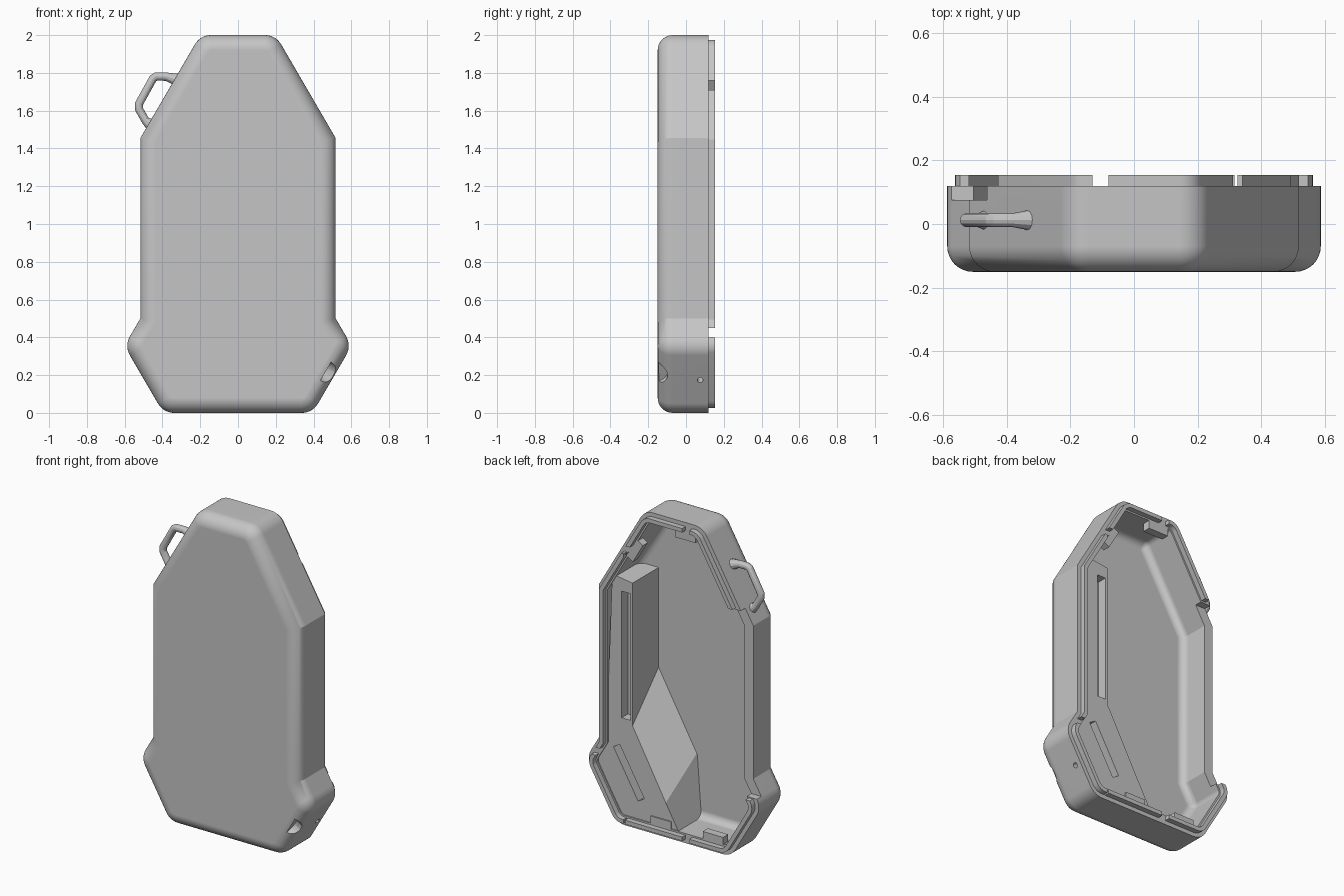
import bpy, bmesh, math
from mathutils import Vector, Matrix

old = bpy.data.objects.get("Cube")
if old:
    bpy.data.objects.remove(old, do_unlink=True)

grey = bpy.data.materials.new("plain grey")
grey.use_nodes = True
colour = (0.56, 0.56, 0.56, 1)
grey.diffuse_color = colour
grey.node_tree.nodes["Principled BSDF"].inputs["Base Color"].default_value = colour

# Right half of the case outline: x, z, rounded corner or not
HALF = [(.395, 0, True), (.602, .355, True), (.517, .5, False),
        (.517, 1.455, False), (.2, 2, True)]
OUTLINE = HALF + [(-x, z, r) for x, z, r in reversed(HALF)]
CORNER = 0.1


def outline(inset):
    """Outline moved inwards by a distance, with rounded corners."""
    pts = [Vector((x, z)) for x, z, _ in OUTLINE]
    count, out = len(pts), []
    for i, p in enumerate(pts):
        a = (p - pts[i - 1]).normalized()
        b = (pts[(i + 1) % count] - p).normalized()
        na, nb = Vector((-a.y, a.x)), Vector((-b.y, b.x))
        bisect = (na + nb) / (1 + na.dot(nb))
        corner = p + bisect * inset
        if not OUTLINE[i][2]:
            out.append(corner)
            continue
        r = max(CORNER - inset, .015)
        centre = corner + bisect * r
        start = math.atan2(-na.y, -na.x)
        turn = a.angle(b)
        for k in range(9):
            ang = start + turn * k / 8
            out.append(centre + r * Vector((math.cos(ang), math.sin(ang))))
    return out


def finish(bm, name, smooth=True):
    bmesh.ops.recalc_face_normals(bm, faces=bm.faces)
    mesh = bpy.data.meshes.new(name)
    bm.to_mesh(mesh)
    bm.free()
    mesh.materials.append(grey)
    ob = bpy.data.objects.new(name, mesh)
    bpy.context.collection.objects.link(ob)
    if smooth:
        shade(ob)
    return ob


def shade(ob):
    bpy.ops.object.select_all(action='DESELECT')
    ob.select_set(True)
    bpy.context.view_layer.objects.active = ob
    bpy.ops.object.shade_smooth_by_angle(angle=math.radians(25))


def loft(name, rings, closed=False):
    """Skin a list of (points, y) rings; cap the ends or close into a tube."""
    bm = bmesh.new()
    loops = []
    for pts, ys in rings:
        loops.append([bm.verts.new((p[0], ys, p[1])) for p in pts])
    pairs = list(zip(loops, loops[1:]))
    if closed:
        pairs.append((loops[-1], loops[0]))
    for a, b in pairs:
        n = len(a)
        for i in range(n):
            bm.faces.new((a[i], a[(i + 1) % n], b[(i + 1) % n], b[i]))
    if not closed:
        bm.faces.new(loops[0])
        bm.faces.new(loops[-1])
    return finish(bm, name)


def box(name, lo, hi, turn=0):
    lo, hi = Vector(lo), Vector(hi)
    bm = bmesh.new()
    bmesh.ops.create_cube(bm, size=1)
    size = hi - lo
    mat = (Matrix.Translation((lo + hi) / 2) @ Matrix.Rotation(turn, 4, 'Y')
           @ Matrix.Diagonal((size.x, size.y, size.z, 1)))
    bm.transform(mat)
    return finish(bm, name, False)


def rod(name, centre, direction, radius, length):
    """Round bar about a centre, along a direction square to y."""
    side = Vector((0, 1, 0))
    up = direction.cross(side)
    bm = bmesh.new()
    ends = []
    for s in (-.5, .5):
        ends.append([bm.verts.new(centre + direction * length * s + radius *
                     (side * math.cos(t) + up * math.sin(t)))
                     for t in (math.tau * (k + .3) / 24 for k in range(24))])
    for i in range(24):
        j = (i + 1) % 24
        bm.faces.new((ends[0][i], ends[0][j], ends[1][j], ends[1][i]))
    for end in ends:
        bm.faces.new(end)
    return finish(bm, name, False)


def cut(target, cutter):
    """Subtract a cutter, going on to the next solver if nothing was cut."""
    cutter.hide_render = True
    bpy.context.view_layer.objects.active = target
    before = len(target.data.vertices)
    for solver in ('EXACT', 'MANIFOLD', 'FLOAT'):
        mod = target.modifiers.new("cut", 'BOOLEAN')
        mod.operation, mod.solver, mod.object = 'DIFFERENCE', solver, cutter
        bpy.ops.object.modifier_apply(modifier=mod.name)
        if len(target.data.vertices) != before:
            break
    bpy.data.objects.remove(cutter, do_unlink=True)


# Shell: rounded front edge, straight walls, rim and hollow inside
ANGLES = [math.radians(90 * k / 8) for k in range(9)]
outer = [(outline(.08 * (1 - math.cos(t))), -.07 - .08 * math.sin(t))
         for t in reversed(ANGLES)]
inner = [(outline(.06 + .045 * (1 - math.cos(t))), -.065 - .045 * math.sin(t))
         for t in ANGLES]
shell = loft("shell", outer + [(outline(0), .12), (outline(.06), .12)] + inner)

# Openings in the lower slanted wall, and the lowered rim along one side
slope = Vector((.866, 0, -.5))
cut(shell, rod("port_cutter", Vector((.508, -.156, .195)), slope, .058, .1))
cut(shell, rod("pin_hole_cutter", Vector((.49, .075, .177)), slope, .015, .2))
cut(shell, box("lowered_rim_cutter", (-.65, .075, .405), (-.38, .2, 1.55)))
shade(shell)
even = shell.modifiers.new("flat_large_faces", 'WEIGHTED_NORMAL')
even.keep_sharp = True

# Raised lip on the rim, split into lengths
lip = loft("rim_lip", [(outline(.025), .11), (outline(.025), .153),
                       (outline(.05), .153), (outline(.05), .11)], closed=True)
for lo, hi in [((-.13, .12, -.1), (-.08, .2, 2.1)),
               ((-.3, .1, .4), (.7, .2, .45)),
               ((.2, .12, 1.71), (.7, .2, 1.76)),
               ((.315, .12, -.1), (.325, .2, 2.1)),
               ((-.7, .1, .4), (-.38, .2, 1.56))]:
    cut(lip, box("lip_gap_cutter", lo, hi))

# Thickened inner wall on one side, with long slots in its ledge
wall = [(.47, .5), (.53, .355), (.36, .05)]
ledge = [(.43, 1.54), (.29, 1.52), (.29, .63), (.06, .21), (-.03, .05)]
foot = [(.43, 1.54), (.265, 1.54), (.265, .93), (0, .46), (-.03, .05)]
thick_wall = loft("thick_inner_wall", [(foot + wall[::-1], -.12),
                                       (ledge + wall[::-1], .113)])
cut(thick_wall, box("long_slot_cutter", (.305, .05, .66), (.365, .2, 1.45)))
cut(thick_wall, box("short_slot_cutter", (.29, .05, .16), (.34, .2, .5),
                    math.radians(30)))

# Snap clips inside the rim
for i, (x, z, turn) in enumerate([(.09, .08, 0), (-.27, .08, 0), (-.08, 1.915, 0),
                                  (.27, 1.73, 60)]):
    box(f"snap_clip_{i + 1}", (x - .07, .07, z - .025), (x + .07, .12, z + .025),
        math.radians(turn))

# Cord loop on the upper slanted wall, flared where it joins
curve = bpy.data.curves.new("cord_loop", 'CURVE')
curve.dimensions = '3D'
curve.bevel_depth, curve.bevel_resolution = .022, 4
curve.use_fill_caps = True
path = [(-.3, 1.755, 1.8), (-.345, 1.77, 1.3), (-.38, 1.78, 1), (-.435, 1.78, 1),
        (-.45, 1.77, 1), (-.525, 1.635, 1), (-.525, 1.61, 1), (-.49, 1.548, 1),
        (-.467, 1.53, 1.4), (-.43, 1.5, 1.8)]
spline = curve.splines.new('POLY')
spline.points.add(len(path) - 1)
for p, (x, z, r) in zip(spline.points, path):
    p.co, p.radius = (x, .012, z, 1), r
loop = bpy.data.objects.new("cord_loop", curve)
bpy.context.collection.objects.link(loop)
curve.materials.append(grey)
bpy.ops.object.select_all(action='DESELECT')
loop.select_set(True)
bpy.context.view_layer.objects.active = loop
bpy.ops.object.convert(target='MESH')
shade(loop)
